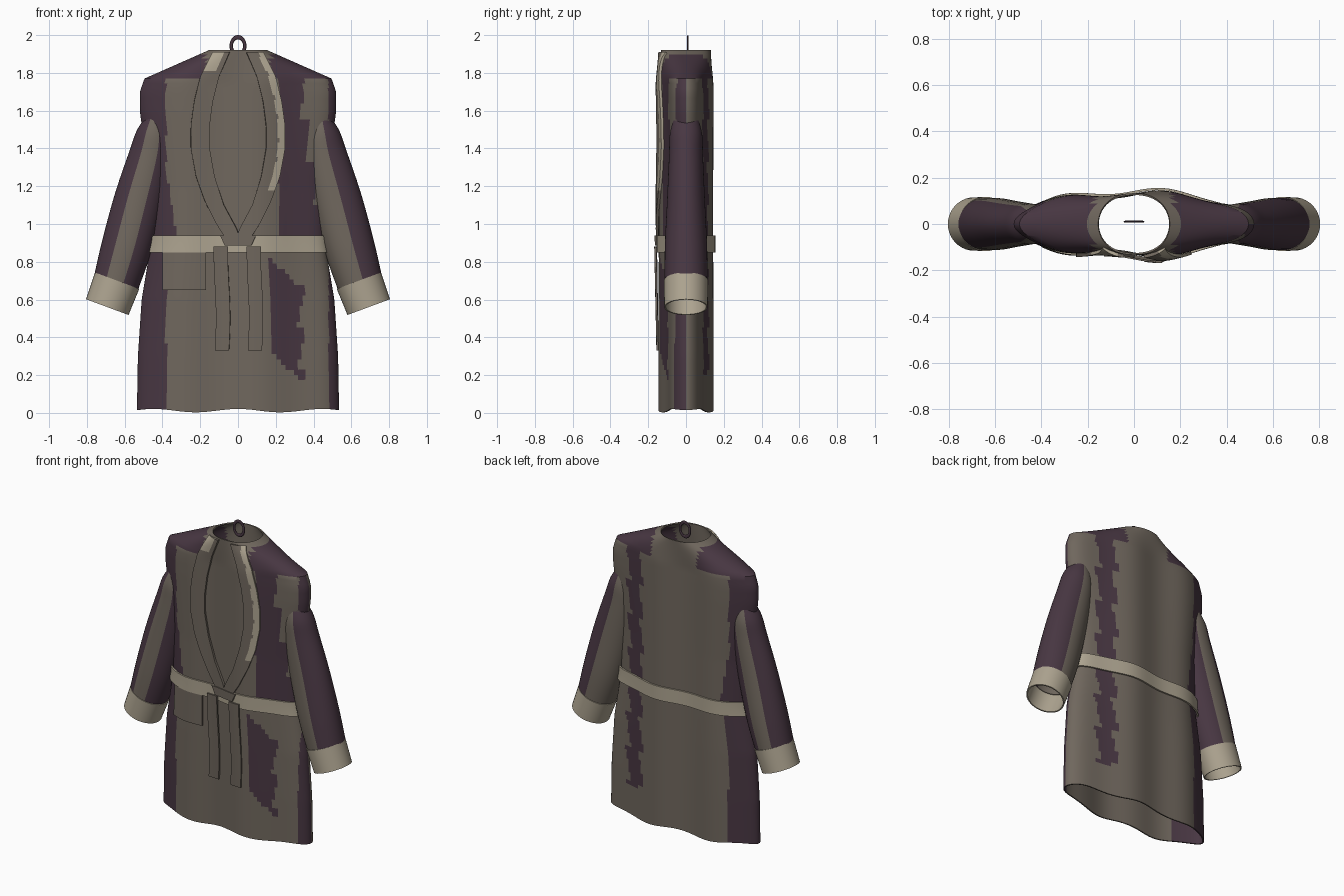
import bpy, bmesh
from math import sin, cos, pi, atan2
from mathutils import Vector

if "Cube" in bpy.data.objects:
    bpy.data.objects.remove(bpy.data.objects["Cube"])


def mat(name, rgb):
    m = bpy.data.materials.new(name)
    m.diffuse_color = (*rgb, 1)
    m.use_nodes = True
    m.node_tree.nodes["Principled BSDF"].inputs["Base Color"].default_value = m.diffuse_color
    return m


DARK, TAUPE, LIGHT = 0, 1, 2
MATS = [mat("plum", (0.065, 0.038, 0.055)), mat("taupe", (0.16, 0.135, 0.11)),
        mat("beige", (0.42, 0.37, 0.28))]


def lerp(table, t):
    for (a, p), (b, q) in zip(table, table[1:]):
        if t <= b:
            return p + (q - p) * max(0, (t - a) / (b - a))
    return table[-1][1]


def sheet(name, nu, nv, point, colour, closed=False, thick=0.008):
    """Grid surface from point(u, v), coloured per face by colour(centre, u, v)."""
    bm = bmesh.new()
    cols = nu if closed else nu + 1
    rows = [[bm.verts.new(point(i / nu, j / nv)) for i in range(cols)] for j in range(nv + 1)]
    for j in range(nv):
        for i in range(nu):
            k = (i + 1) % cols
            f = bm.faces.new((rows[j][i], rows[j][k], rows[j + 1][k], rows[j + 1][i]))
            f.material_index = colour(f.calc_center_median(), (i + .5) / nu, (j + .5) / nv)
    me = bpy.data.meshes.new(name)
    bm.to_mesh(me)
    bm.free()
    for m in MATS:
        me.materials.append(m)
    ob = bpy.data.objects.new(name, me)
    bpy.context.collection.objects.link(ob)
    bpy.ops.object.select_all(action='DESELECT')
    ob.select_set(True)
    bpy.context.view_layer.objects.active = ob
    sol = ob.modifiers.new("cloth", 'SOLIDIFY')
    sol.thickness = thick
    sol.offset = -1
    bpy.ops.object.modifier_apply(modifier=sol.name)
    bpy.ops.object.shade_smooth_by_angle(angle=0.7)
    return ob


# body outline: half width by height, and cloth depth with soft folds
WIDTH = [(0, .535), (.3, .53), (.6, .51), (.9, .46), (1.2, .465), (1.45, .5), (1.6, .52),
         (1.7, .52), (1.77, .495), (1.92, .155)]


def depth(x, z):
    w = lerp(WIDTH, z)
    r = min(abs(x) / w, 1)
    fold = .014 * cos(2 * pi * (x - .12) / .44) * lerp([(1.75, 1), (1.92, 0)], z)
    return (.133 + fold) * (1 - r ** 2.3) ** .5


def ring(u, z, off=0):
    a = 2 * pi * u
    x = lerp(WIDTH, z) * cos(a)
    s = 1 if sin(a) >= 0 else -1
    return Vector((x * (1 + off * 2), s * (depth(x, z) + off), z))


def body_point(u, v):
    z = lerp([(0, 0), (.86, 1.7), (.9, 1.77), (1, 1.92)], v)
    p = ring(u, z)
    p.z += (.012 + .009 * cos(14 * p.x)) * max(0, 1 - z / .3)
    return p


def body_colour(c, u, v):
    x, z = c.x, c.z
    zig = .05 * ((z * 4.5) % 1)
    if x < lerp([(0, -.38), (.6, -.38), (.95, -.33), (1.3, -.38)], z):
        return DARK
    if z > 1.78 and abs(x) > .15 + zig:
        return DARK
    if c.y > 0:  # back panel
        return DARK if .22 + zig < x < .33 + zig and .2 < z else TAUPE
    if x > .48:
        return DARK
    if .17 < x < .31 + zig and .33 - (x - .17) < z < .78 - .7 * (x - .17) + zig:
        return DARK
    if .93 < z and .21 < x < lerp([(.9, .44), (1.35, .36), (1.78, .3)], z) + zig:
        return DARK
    return TAUPE


sheet("robe_body", 128, 70, body_point, body_colour, closed=True)

# belt around the waist
sheet("belt", 96, 2, lambda u, v: ring(u, .85 + .09 * v, .012), lambda c, u, v: LIGHT,
      closed=True, thick=.01)


# sleeves and cuffs: (centre x, z, half width, half depth)
SLEEVE = [(.435, 1.57, .05, .06), (.445, 1.48, .093, .085), (.465, 1.36, .113, .09),
          (.525, 1.13, .13, .1), (.59, .88, .133, .112), (.645, .69, .122, .113)]
CUFF = [(.64, .7, .125, .117), (.692, .56, .12, .115)]


def tube(path, s):
    def at(t, k):
        i = min(int(t * (len(path) - 1)), len(path) - 2)
        f = t * (len(path) - 1) - i
        p = [path[max(0, min(len(path) - 1, i + d))][k] for d in (-1, 0, 1, 2)]
        if len(path) == 2:
            return p[1] + (p[2] - p[1]) * f
        return p[1] + .5 * f * (p[2] - p[0] + f * (2 * p[0] - 5 * p[1] + 4 * p[2] - p[3]
                                + f * (3 * (p[1] - p[2]) + p[3] - p[0])))

    def point(u, v):
        lo, hi = max(0, v - .05), min(1, v + .05)
        d = Vector((at(hi, 0) - at(lo, 0), 0, at(hi, 1) - at(lo, 1))).normalized()
        a = -2 * pi * u * s
        side = Vector((-d.z, 0, d.x)) * at(v, 2) * cos(a)
        p = Vector((at(v, 0), at(v, 3) * sin(a), at(v, 1))) + side
        p.x *= s
        return p
    return point


for s, tag in ((-1, "left"), (1, "right")):
    def sleeve_colour(c, u, v, s=s):
        a = 2 * pi * u
        if s > 0:
            return TAUPE if cos(a) < .1 else DARK
        return TAUPE if abs(cos(a) - .1) < .42 else DARK
    sheet("sleeve_" + tag, 40, 24, tube(SLEEVE, s), sleeve_colour, closed=True)
    sheet("cuff_" + tag, 40, 3, tube(CUFF, s), lambda c, u, v: LIGHT, closed=True)


# everything lying on the front of the robe
def on_front(x, z, off):
    return Vector((x, -depth(x, z) - off, z))


OUTER = [(.9, .05), (1.0, .115), (1.12, .175), (1.25, .222), (1.4, .25), (1.52, .25),
         (1.65, .232), (1.78, .2), (1.91, .135)]
INNER = [(.9, 0), (.96, .0), (1.1, .075), (1.25, .123), (1.4, .15), (1.52, .15),
         (1.65, .133), (1.78, .1), (1.91, .045)]

# shawl lapels
for s, tag in ((-1, "left"), (1, "right")):
    def lapel(u, v, s=s):
        z = .9 + 1.01 * v
        a, b = lerp(INNER, z), lerp(OUTER, z)
        t = u if s > 0 else 1 - u
        return on_front(s * (a + (b - a) * t), z, .016)

    def lapel_colour(c, u, v, s=s):
        edge = .55 + .12 * ((v * 9) % 1)
        if s > 0:
            return LIGHT if u > edge and v > .28 else TAUPE
        return LIGHT if v > .91 and u < .7 else TAUPE
    sheet("lapel_" + tag, 10, 40, lapel, lapel_colour, thick=.014)

# hanging belt ends
for x0, tag in ((-.123, "left"), (.052, "right")):
    sheet("belt_end_" + tag, 4, 16,
          lambda u, v, x0=x0: on_front(x0 + .075 * u + .006 * sin(5 * v), .33 + .55 * v,
                                       .012 + .012 * v),
          lambda c, u, v: TAUPE, thick=.01)

# lapel tip crossing the belt
sheet("wrap_tip", 4, 4, lambda u, v: on_front((u - .5) * (.14 + .05 * v), .885 + .055 * v, .022),
      lambda c, u, v: TAUPE, thick=.01)

# patch pocket
sheet("pocket", 10, 8, lambda u, v: on_front(-.4 + .23 * u, .65 + .205 * v, .011),
      lambda c, u, v: TAUPE, thick=.01)

# hanging loop at the neck
bpy.ops.mesh.primitive_torus_add(major_radius=.036, minor_radius=.009, major_segments=32,
                                 minor_segments=10, location=(0, .01, 1.943),
                                 rotation=(pi / 2, 0, 0))
loop = bpy.context.object
loop.name = "hanging_loop"
loop.scale = (1, 1.27, .5)
loop.data.materials.append(MATS[DARK])
bpy.ops.object.shade_smooth_by_angle()
